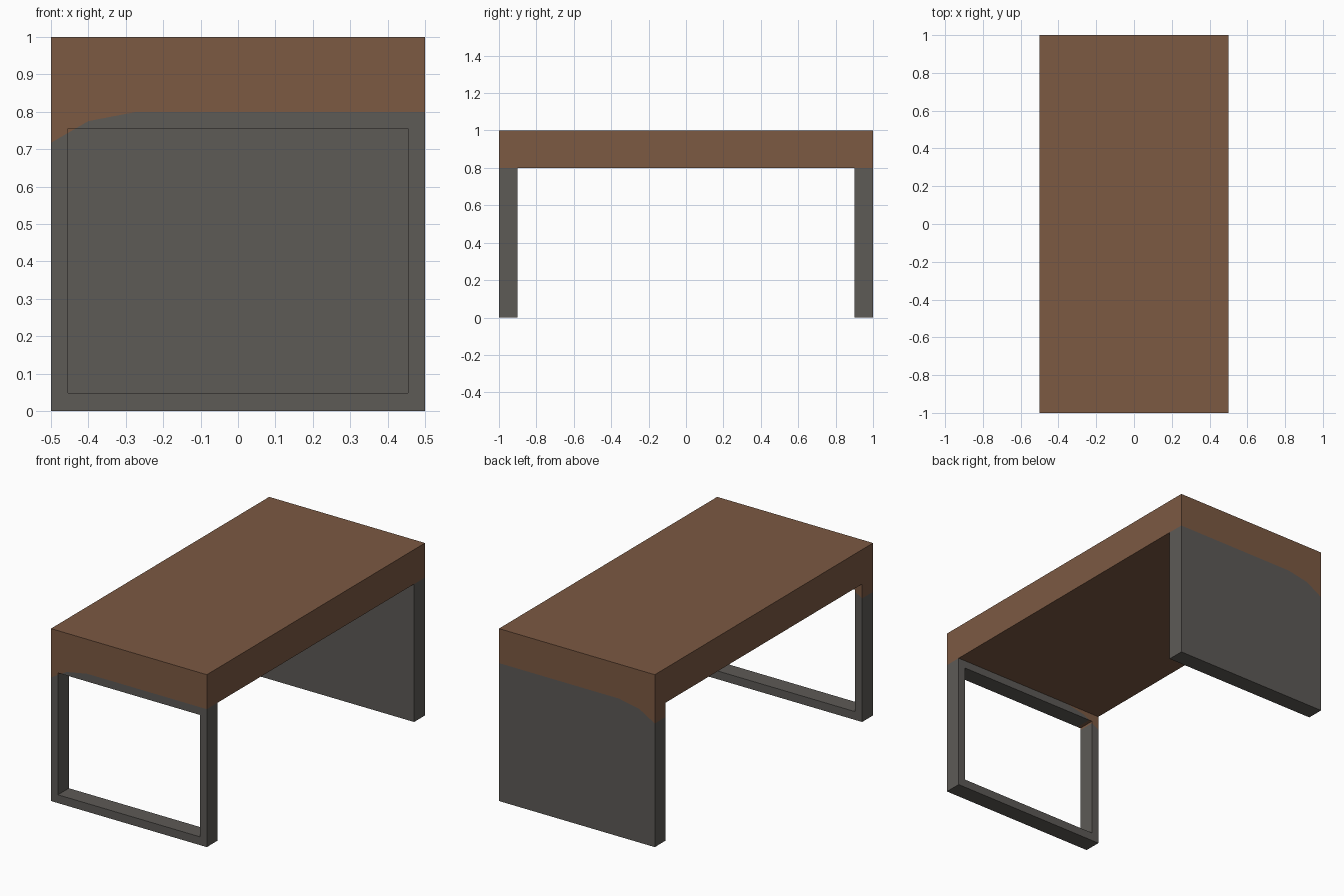
import bpy
import bmesh
from mathutils import Vector

if "Cube" in bpy.data.objects:
    bpy.data.objects.remove(bpy.data.objects["Cube"])


def material(name, rgb):
    m = bpy.data.materials.new(name)
    m.diffuse_color = (*rgb, 1)
    m.use_nodes = True
    m.node_tree.nodes["Principled BSDF"].inputs["Base Color"].default_value = m.diffuse_color
    return m


METAL = material("dark grey metal", (0.110, 0.103, 0.094))
WOOD = material("brown wood", (0.200, 0.100, 0.055))


def finish(bm, name, mats):
    bmesh.ops.recalc_face_normals(bm, faces=bm.faces)
    mesh = bpy.data.meshes.new(name)
    bm.to_mesh(mesh)
    bm.free()
    for m in mats:
        mesh.materials.append(m)
    obj = bpy.data.objects.new(name, mesh)
    bpy.context.collection.objects.link(obj)
    return obj


def box(bm, lo, hi):
    verts = bmesh.ops.create_cube(bm, size=1)["verts"]
    for v in verts:
        v.co = [lo[i] if v.co[i] < 0 else hi[i] for i in range(3)]


def stain_corner(bm):
    # the wood colour runs down over the upper left corner of each end
    edge = [(-0.5, 0.717), (-0.4, 0.775), (-0.27, 0.8)]
    planes = []
    for (x0, z0), (x1, z1) in zip(edge, edge[1:]):
        p, n = Vector((x0, 0, z0)), Vector((z0 - z1, 0, x1 - x0))
        planes.append((p, n))
        bmesh.ops.bisect_plane(bm, geom=bm.verts[:] + bm.edges[:] + bm.faces[:],
                               plane_co=p, plane_no=n)
    for f in bm.faces:
        c = f.calc_center_median()
        if any((c - p).dot(n) > 1e-5 for p, n in planes):
            f.material_index = 1


# table top
bm = bmesh.new()
box(bm, (-0.5, -1, 0.8), (0.5, 1, 1))
finish(bm, "table_top", [WOOD])

# solid panel at the back end
bm = bmesh.new()
box(bm, (-0.5, 0.9, 0), (0.5, 1, 0.8))
stain_corner(bm)
finish(bm, "back_panel", [METAL, WOOD])

# open rectangular frame at the front end
bm = bmesh.new()


def ring(y, x, z0, z1):
    return [bm.verts.new(c) for c in ((-x, y, z0), (x, y, z0), (x, y, z1), (-x, y, z1))]


rings = [ring(-1, 0.5, 0, 0.8), ring(-0.9, 0.5, 0, 0.8),
         ring(-0.9, 0.455, 0.048, 0.755), ring(-1, 0.455, 0.048, 0.755)]
for a, b in zip(rings, rings[1:] + rings[:1]):
    for i in range(4):
        j = (i + 1) % 4
        bm.faces.new((a[i], a[j], b[j], b[i]))
stain_corner(bm)
finish(bm, "front_frame", [METAL, WOOD])
